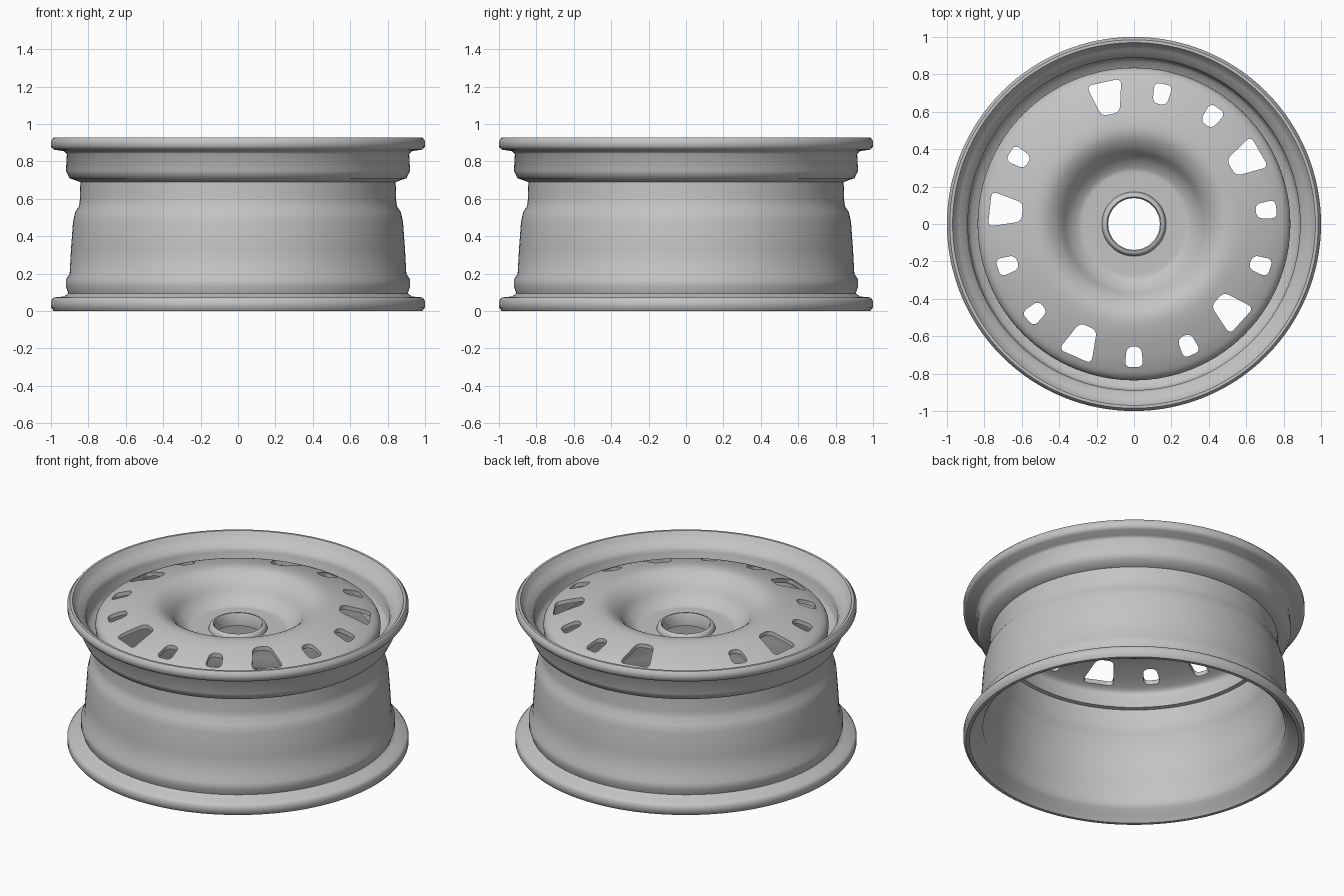
import bpy
import bmesh
from math import radians, cos, sin, tau
from mathutils import Matrix, Vector

SEGMENTS = 128

cube = bpy.data.objects.get("Cube")
if cube:
    bpy.data.objects.remove(cube, do_unlink=True)

# Bare steel, the only colour
steel = bpy.data.materials.new("grey_steel")
steel.use_nodes = True
colour = (0.55, 0.55, 0.55, 1)
steel.diffuse_color = colour
steel.node_tree.nodes["Principled BSDF"].inputs["Base Color"].default_value = colour


def make_object(name, bm):
    """Turn a bmesh into a linked object with the steel material."""
    mesh = bpy.data.meshes.new(name)
    bm.to_mesh(mesh)
    bm.free()
    mesh.materials.append(steel)
    obj = bpy.data.objects.new(name, mesh)
    bpy.context.collection.objects.link(obj)
    return obj


def smooth_profile(points, steps=4):
    """Catmull-Rom curve through the profile points."""
    pts = [Vector(p) for p in points]
    padded = [pts[0]] + pts + [pts[-1]]
    result = []
    for a, b, c, d in zip(padded, padded[1:], padded[2:], padded[3:]):
        for step in range(steps):
            t = step / steps
            result.append(0.5 * (2 * b + (c - a) * t
                                 + (2 * a - 5 * b + 4 * c - d) * t ** 2
                                 + (3 * b - a - 3 * c + d) * t ** 3))
    return result + [pts[-1]]


def lathe(name, profile, closed):
    """Spin a profile of (radius, height) around the z axis."""
    bm = bmesh.new()
    rings = []
    for radius, height in profile:
        rings.append([bm.verts.new((radius * cos(tau * i / SEGMENTS),
                                    radius * sin(tau * i / SEGMENTS), height))
                      for i in range(SEGMENTS)])
    following = rings[1:] + rings[:1] if closed else rings[1:]
    for low, high in zip(rings, following):
        for i in range(SEGMENTS):
            j = (i + 1) % SEGMENTS
            bm.faces.new((low[i], low[j], high[j], high[i]))
    if closed:
        bmesh.ops.recalc_face_normals(bm, faces=bm.faces)
    return make_object(name, bm)


def finish(obj, angle):
    """Apply modifiers and shade smooth, keeping the sharp edges."""
    bpy.ops.object.select_all(action="DESELECT")
    obj.select_set(True)
    bpy.context.view_layer.objects.active = obj
    for name in [m.name for m in obj.modifiers]:
        bpy.ops.object.modifier_apply(modifier=name)
    bpy.ops.object.shade_smooth_by_angle(angle=radians(angle))


def add_window(bm, angle, inner, outer, narrow, wide):
    """Rounded trapezoid prism, wider towards the rim."""
    outline = [(inner, -narrow), (outer, -wide), (outer, wide), (inner, narrow)]
    verts = [bm.verts.new((x, y, 0.65)) for x, y in outline]
    face = bm.faces.new(verts)
    top = bmesh.ops.extrude_face_region(bm, geom=[face])["geom"]
    top_verts = [g for g in top if isinstance(g, bmesh.types.BMVert)]
    bmesh.ops.translate(bm, verts=top_verts, vec=(0, 0, 0.4))
    uprights = {e for v in verts for e in v.link_edges
                if e.other_vert(v) in top_verts}
    turn = Matrix.Rotation(radians(angle), 4, "Z")
    bmesh.ops.transform(bm, matrix=turn, verts=verts + top_verts)
    bmesh.ops.bevel(bm, geom=list(uprights), offset=0.03, segments=4,
                    profile=0.5, affect="EDGES")


# Rim barrel: outside going up, then inside coming down
outside = [(0.985, 0), (1, 0.02), (1, 0.055), (0.985, 0.073), (0.93, 0.078),
           (0.908, 0.095), (0.92, 0.13), (0.92, 0.17), (0.9, 0.2),
           (0.893, 0.33), (0.882, 0.48), (0.87, 0.53), (0.85, 0.56),
           (0.845, 0.6), (0.843, 0.69), (0.9, 0.71), (0.92, 0.75),
           (0.915, 0.84), (0.93, 0.855), (0.985, 0.863), (1, 0.88),
           (1, 0.91), (0.985, 0.928)]
inside = [(0.97, 0.928), (0.955, 0.905), (0.935, 0.88), (0.9, 0.86),
          (0.888, 0.83), (0.888, 0.76), (0.87, 0.735), (0.82, 0.71),
          (0.815, 0.58), (0.83, 0.53), (0.85, 0.49), (0.865, 0.33),
          (0.875, 0.2), (0.892, 0.15), (0.885, 0.09), (0.905, 0.06),
          (0.94, 0.03), (0.965, 0)]
barrel = lathe("rim_barrel", outside + inside, closed=True)
finish(barrel, 50)

# Domed wheel disc with a sunken centre
dome = [(0.82, 0.68), (0.836, 0.77), (0.82, 0.815), (0.77, 0.845),
        (0.7, 0.872), (0.6, 0.902), (0.52, 0.915), (0.46, 0.903),
        (0.4, 0.86), (0.35, 0.795), (0.3, 0.757), (0.26, 0.75), (0.15, 0.75)]
disc = lathe("wheel_disc", smooth_profile(dome), closed=False)
shell = disc.modifiers.new("thickness", "SOLIDIFY")
shell.thickness = 0.025
shell.offset = -1

# Five groups of windows: one large, a small one on each side
cutter_mesh = bmesh.new()
for group in range(5):
    middle = 30 + 72 * group
    add_window(cutter_mesh, middle, 0.6, 0.775, 0.05, 0.095)
    for side in (-24, 24):
        if group == 1 and side > 0:
            continue  # this position is left unpierced
        add_window(cutter_mesh, middle + side, 0.655, 0.765, 0.038, 0.05)
bmesh.ops.recalc_face_normals(cutter_mesh, faces=cutter_mesh.faces)
cutter = make_object("window_cutter", cutter_mesh)
cutter.hide_render = True
cut = disc.modifiers.new("windows", "BOOLEAN")
cut.operation = "DIFFERENCE"
cut.solver = "EXACT"
cut.object = cutter
finish(disc, 40)
bpy.data.objects.remove(cutter, do_unlink=True)

# Raised collar around the centre bore
collar = [(0.138, 0.7), (0.138, 0.77), (0.145, 0.78), (0.155, 0.78),
          (0.165, 0.77), (0.172, 0.75), (0.172, 0.7)]
finish(lathe("hub_collar", collar, closed=True), 50)
